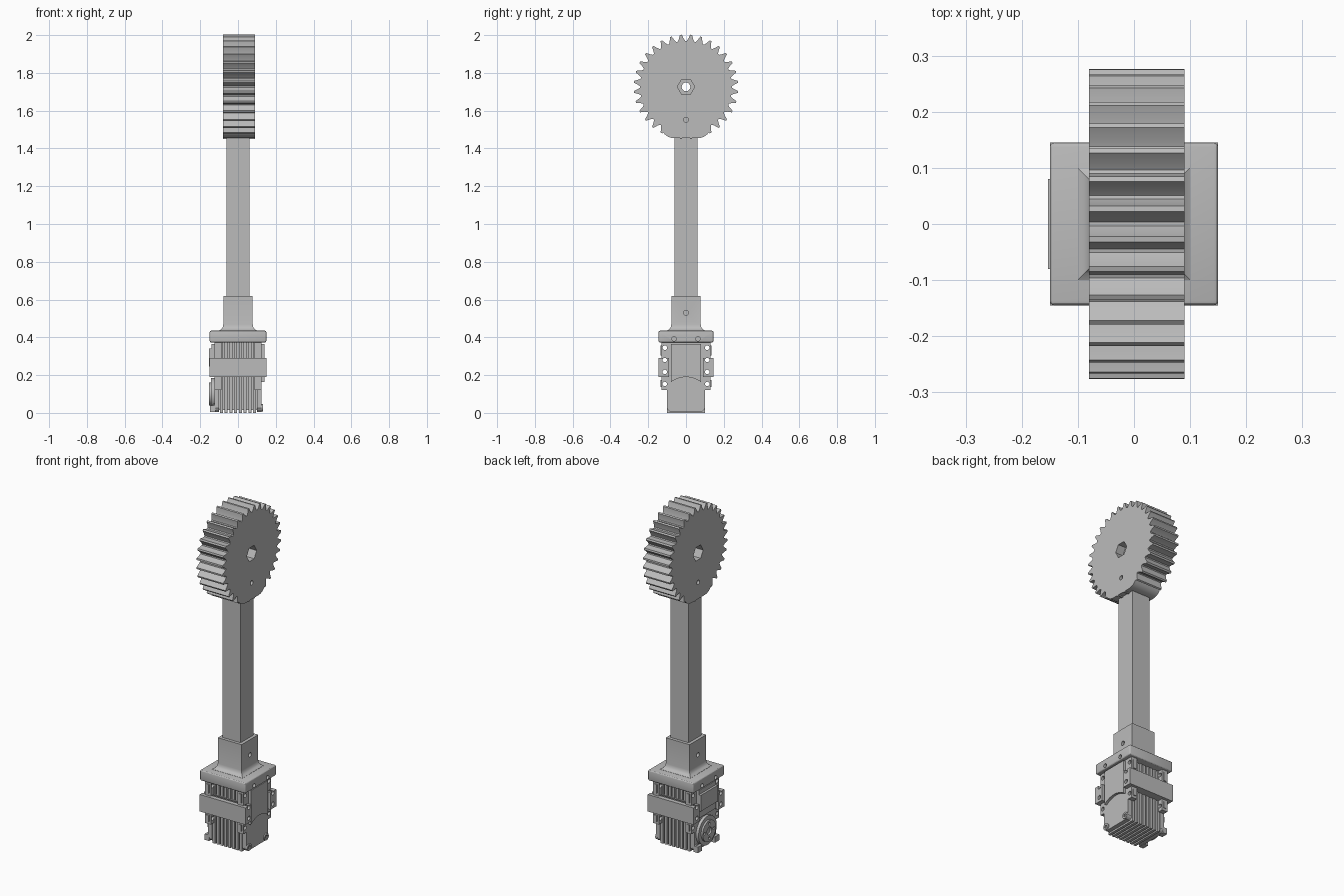
import bpy, bmesh, math
from mathutils import Matrix

cube = bpy.data.objects.get("Cube")
if cube:
    bpy.data.objects.remove(cube, do_unlink=True)

grey = bpy.data.materials.new("plain_grey")
grey.use_nodes = True
COLOUR = (0.5, 0.5, 0.5, 1)
grey.diffuse_color = COLOUR
grey.node_tree.nodes["Principled BSDF"].inputs["Base Color"].default_value = COLOUR
SIDES = (-1, 1)
parts = []


def finish(name, bm):
    bmesh.ops.recalc_face_normals(bm, faces=bm.faces)
    mesh = bpy.data.meshes.new(name)
    bm.to_mesh(mesh)
    bm.free()
    obj = bpy.data.objects.new(name, mesh)
    bpy.context.collection.objects.link(obj)
    mesh.materials.append(grey)
    parts.append(obj)
    return obj


def add_box(bm, x, y, z):
    """Add a box from (low, high) ranges."""
    size = Matrix.Diagonal((x[1] - x[0], y[1] - y[0], z[1] - z[0], 1))
    place = Matrix.Translation((sum(x) / 2, sum(y) / 2, sum(z) / 2))
    bmesh.ops.create_cube(bm, size=1, matrix=place @ size)


def add_rod(bm, x, y, z, radius, sides=20):
    """Add a rod along x; a vertex points up when sides is even."""
    place = Matrix.Translation((sum(x) / 2, y, z)) @ Matrix.Rotation(math.pi / 2, 4, 'Y')
    bmesh.ops.create_cone(bm, cap_ends=True, segments=sides, radius1=radius,
                          radius2=radius, depth=x[1] - x[0], matrix=place)


def box(name, x, y, z):
    bm = bmesh.new()
    add_box(bm, x, y, z)
    return finish(name, bm)


def slab(name, points, x):
    """Extrude a (y, z) outline along x."""
    bm = bmesh.new()
    face = bm.faces.new([bm.verts.new((x[0], y, z)) for y, z in points])
    top = bmesh.ops.extrude_face_region(bm, geom=[face])["geom"]
    verts = [v for v in top if isinstance(v, bmesh.types.BMVert)]
    bmesh.ops.translate(bm, verts=verts, vec=(x[1] - x[0], 0, 0))
    return finish(name, bm)


def apply(obj, kind, **settings):
    mod = obj.modifiers.new(kind.lower(), kind)
    for key, value in settings.items():
        setattr(mod, key, value)
    bpy.context.view_layer.objects.active = obj
    bpy.ops.object.modifier_apply(modifier=mod.name)


def drill(obj, holes):
    """Cut rods (x range, y, z, radius, sides) out of an object."""
    for hole in holes:
        bm = bmesh.new()
        add_rod(bm, *hole)
        cutter = finish("cutter", bm)
        cutter.hide_render = True
        apply(obj, 'BOOLEAN', operation='DIFFERENCE', solver='EXACT', object=cutter)
        parts.remove(cutter)
        bpy.data.objects.remove(cutter, do_unlink=True)


# Gear wheel with a rounded foot
TEETH, HUB_Z = 32, 1.726
GEAR_X = (-0.08, 0.09)
tooth = [(-.43, .243), (-.25, .256), (-.09, .277), (.09, .277), (.25, .256), (.43, .243)]
outline = []
for i in range(TEETH):
    for shift, r in tooth:
        a = 2 * math.pi * (i + 0.5 + shift) / TEETH
        outline.append((r * math.sin(a), HUB_Z + r * math.cos(a)))
gear = slab("gear_wheel", outline, GEAR_X)

foot_points = [(0.1, 1.6), (-0.1, 1.6)]
for side in SIDES:
    arc = []
    for i in range(9):
        a = math.pi / 2 * i / 8
        arc.append((side * (0.065 + 0.067 * math.cos(a)), 1.522 - 0.067 * math.sin(a)))
    foot_points += arc if side < 0 else arc[::-1]
foot = slab("gear_foot", foot_points, GEAR_X)
apply(gear, 'BOOLEAN', operation='UNION', solver='EXACT', object=foot)
parts.remove(foot)
bpy.data.objects.remove(foot, do_unlink=True)
drill(gear, [((-0.2, 0.2), 0, HUB_Z, 0.023, 20),
             ((0.04, 0.2), 0, HUB_Z, 0.046, 6), ((-0.2, -0.03), 0, HUB_Z, 0.046, 6),
             ((0.05, 0.2), 0, 1.552, 0.013, 16), ((-0.2, -0.04), 0, 1.552, 0.013, 16)])

# Square shaft and its socket with a flared base
box("square_shaft", (-0.06, 0.06), (-0.06, 0.06), (0.45, 1.46))
bm = bmesh.new()
previous = None
for half, z in [(.1, .43), (.1, .436), (.088, .443), (.081, .453), (.078, .468), (.078, .62)]:
    ring = [bm.verts.new((half * sx, half * sy, z)) for sx, sy in
            ((-1, -1), (1, -1), (1, 1), (-1, 1))]
    if previous:
        for i in range(4):
            j = (i + 1) % 4
            bm.faces.new((previous[i], previous[j], ring[j], ring[i]))
    else:
        bm.faces.new(ring)
    previous = ring
bm.faces.new(previous)
socket = finish("shaft_socket", bm)
drill(socket, [((0.062, 0.2), 0, 0.53, 0.013, 16), ((-0.2, -0.062), 0, 0.53, 0.013, 16)])

# Bracket cap and clamp bars
cap = box("bracket_cap", (-0.15, 0.15), (-0.145, 0.145), (0.373, 0.435))
apply(cap, 'BEVEL', width=0.008, segments=3)
drill(cap, [((s * 0.15 - 0.03, s * 0.15 + 0.03), y, 0.392, 0.012, 16)
            for s in SIDES for y in (-0.063, 0.063)])
HOLE_Y = 0.112
for side, label in ((-1, "front"), (1, "back")):
    bar = box(label + "_clamp_bar", (-0.15, 0.15), sorted((side * 0.09, side * 0.145)),
              (0.19, 0.29))
    drill(bar, [((-0.2, 0.2), side * HOLE_Y, z, 0.012, 16) for z in (0.217, 0.28)])

# Motor body: ribbed core between two end covers
box("motor_core", (-0.12, 0.12), (-0.085, 0.085), (0.014, 0.375))
bm = bmesh.new()
for i in range(8):
    x = -0.0875 + i * 0.025
    add_box(bm, (x - 0.008, x + 0.008), (-0.1, 0.1), (0, 0.375))
finish("motor_ribs", bm)
cover_points = [(-.1, .025), (-.085, .006), (.085, .006), (.1, .025), (.1, .375), (-.1, .375)]
for side in SIDES:
    label = "left" if side > 0 else "right"
    cover = slab(label + "_motor_cover", cover_points, sorted((side * 0.1, side * 0.125)))
    # Corner bolts
    bm = bmesh.new()
    for y in (-0.08, 0.08):
        add_rod(bm, sorted((side * 0.1, side * 0.132)), y, 0.028, 0.02)
    bolts = finish(label + "_corner_bolts", bm)
    drill(bolts, [((side * 0.134 - 0.01, side * 0.134 + 0.01), y, 0.028, 0.01, 6)
                  for y in (-0.08, 0.08)])
    # Drilled mounting tabs on both edges
    for edge in SIDES:
        for low, high, hole in ((0.29, 0.373, 0.345), (0.122, 0.19, 0.153)):
            tab = box(label + "_mounting_tab", sorted((side * 0.088, side * 0.125)),
                      sorted((edge * 0.08, edge * 0.129)), (low, high))
            drill(tab, [((-0.2, 0.2), edge * HOLE_Y, hole, 0.012, 16)])
            bm = bmesh.new()
            add_box(bm, sorted((side * 0.098, side * 0.115)),
                    sorted((edge * 0.126, edge * 0.134)), (low + 0.015, high - 0.015))
            finish(label + "_tab_nut", bm)

# Raised panel with an arched lower edge
arch = [(0.08, 0.365), (-0.08, 0.365)]
for i in range(13):
    y = -0.08 + 0.16 * i / 12
    arch.append((y, 0.19 - 4.2 * y * y))
slab("left_side_panel", arch, (0.12, 0.14))

# Output horn and connector plate on the right side
bm = bmesh.new()
add_rod(bm, (-0.142, -0.12), 0, 0.1, 0.085, 32)
add_rod(bm, (-0.153, -0.14), 0, 0.1, 0.062, 32)
horn = finish("output_horn", bm)
drill(horn, [((-0.2, -0.143), 0, 0.1, 0.022, 20)])
drill(horn, [((-0.2, -0.145), 0.043 * math.cos(k * math.pi / 2),
              0.1 + 0.043 * math.sin(k * math.pi / 2), 0.008, 12) for k in range(4)])
box("right_side_panel", (-0.14, -0.12), (-0.08, 0.08), (0.2, 0.365))
box("connector_plate", (-0.153, -0.13), (-0.08, 0.08), (0.245, 0.34))
for edge in SIDES:
    box("horn_guard", (-0.148, -0.12), sorted((edge * 0.06, edge * 0.1)), (0.005, 0.04))

# Smooth round surfaces, keep edges sharp
bpy.ops.object.select_all(action='DESELECT')
for obj in parts:
    obj.select_set(True)
bpy.context.view_layer.objects.active = gear
bpy.ops.object.shade_smooth_by_angle(angle=math.radians(25))
